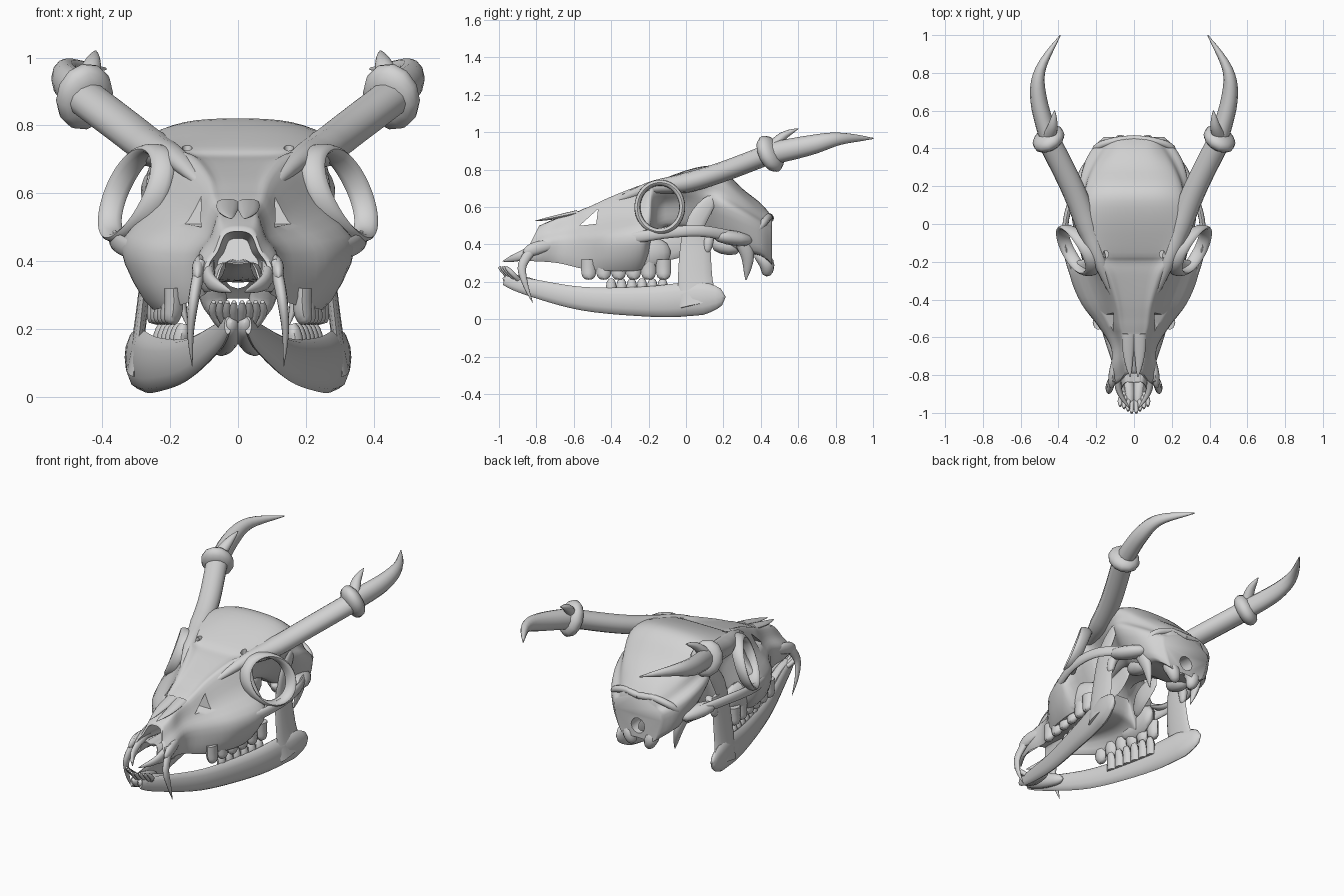
import bpy, bmesh, math
from mathutils import Vector

default_cube = bpy.data.objects.get("Cube")
if default_cube:
    bpy.data.objects.remove(default_cube, do_unlink=True)

bone = bpy.data.materials.new("bone_grey")
bone.use_nodes = True
bone.diffuse_color = (.65, .65, .65, 1)
bone.node_tree.nodes["Principled BSDF"].inputs["Base Color"].default_value = bone.diffuse_color


# Thickness rules along a part, from its start to its end
def even(t):
    return 1


def horn(t):
    return 1 - t * t


def tooth(t):
    return 1 - t ** 5 / 2


def spindle(t):
    return math.sqrt(abs(math.sin(math.pi * t)))


def club(t):
    return min(1, .2 + 1.6 * t)


def fan(t):
    return 1 - t / 3


def jaw(t):
    return min(1, .3 + t, math.sqrt(6 * (1 - t)))


def spline(points, steps, closed=False):
    """Smooth curve of tuples passing through every given point."""
    count = len(points)

    def pick(index):
        return points[index % count] if closed else points[max(0, min(count - 1, index))]

    curve = []
    for i in range(count if closed else count - 1):
        for k in range(steps):
            t = k / steps
            curve.append(tuple(
                b + t * ((c - a) + t * ((2 * a - 5 * b + 4 * c - d) + t * (3 * b - a - 3 * c + d))) / 2
                for a, b, c, d in zip(pick(i - 1), pick(i), pick(i + 1), pick(i + 2))))
    return curve if closed else curve + [tuple(points[-1])]


def skin(bm, rings, closed=False):
    """Bridge a row of equal rings and cap open ends."""
    rows = [[bm.verts.new(point) for point in ring] for ring in rings]
    pairs = list(zip(rows, rows[1:]))
    if closed:
        pairs.append((rows[-1], rows[0]))
    else:
        bm.faces.new(rows[0])
        bm.faces.new(rows[-1])
    for row, following in pairs:
        for i in range(len(row)):
            j = (i + 1) % len(row)
            bm.faces.new((row[i], row[j], following[j], following[i]))


def tube(bm, path, width, depth, shape, closed=False, sides=12, steps=5):
    """Sweep an ellipse along a path; the shape rule scales it."""
    points = [Vector(point) for point in spline(path, steps, closed)]
    count, rings = len(points), []
    for i, point in enumerate(points):
        before = points[i - 1] if closed or i else point
        after = points[(i + 1) % count] if closed or i < count - 1 else point
        along = (after - before).normalized()
        across = (Vector((1, 0, 0)) - along * along.x).normalized()
        upward = along.cross(across)
        scale = max(shape(i / (count - 1)), .06)
        turns = [math.tau * k / sides for k in range(sides)]
        rings.append([point + scale * (across * width * math.cos(turn) + upward * depth * math.sin(turn))
                      for turn in turns])
    skin(bm, rings, closed)


def finish(name, bm, mirror=True):
    bmesh.ops.recalc_face_normals(bm, faces=bm.faces)
    mesh = bpy.data.meshes.new(name)
    bm.to_mesh(mesh)
    bm.free()
    mesh.materials.append(bone)
    part_object = bpy.data.objects.new(name, mesh)
    bpy.context.collection.objects.link(part_object)
    if mirror:
        part_object.modifiers.new("mirror", "MIRROR")
    return part_object


def smooth(part_object):
    bpy.ops.object.select_all(action="DESELECT")
    part_object.select_set(True)
    bpy.context.view_layer.objects.active = part_object
    bpy.ops.object.shade_smooth_by_angle(angle=math.radians(50))


def part(name, paths, width, depth, shape, **options):
    bm = bmesh.new()
    for path in paths:
        tube(bm, path, width, depth, shape, **options)
    smooth(finish(name, bm))


# Cranium stations: y, crown z, ridge x, ridge z, side x, side z, base x, base z
stations = [
    (-.88, .5, .05, .48, .1, .38, .08, .31),
    (-.8, .53, .06, .52, .12, .4, .1, .31),
    (-.68, .56, .06, .55, .12, .42, .1, .3),
    (-.55, .59, .08, .58, .18, .42, .17, .27),
    (-.42, .64, .1, .64, .28, .43, .23, .26),
    (-.27, .69, .15, .7, .34, .44, .25, .26),
    (-.2, .71, .2, .72, .32, .45, .2, .3),
    (-.15, .74, .24, .73, .14, .6, .1, .5),
    (.05, .81, .27, .76, .2, .62, .13, .5),
    (.18, .81, .25, .75, .28, .6, .18, .42),
    (.3, .7, .2, .66, .27, .55, .2, .38),
    (.4, .62, .14, .58, .22, .5, .19, .36),
    (.46, .55, .1, .54, .16, .46, .12, .31)]
rings = []
for y, crown, ridge_x, ridge_z, side_x, side_z, base_x, base_z in spline(stations, 4):
    palate = base_z + (.08 if y < -.18 else -.02)
    half = [(0, crown), (ridge_x * .6, crown * .8 + ridge_z * .2), (ridge_x, ridge_z),
            (ridge_x * .6 + side_x * .4, (ridge_z + side_z) / 2), (side_x, side_z),
            (base_x, base_z), (base_x * .6, palate), (0, palate)]
    outline = half + [(-x, z) for x, z in half[-2:0:-1]]
    lean = max(0, min(.5, (-.55 - y) * 1.5))
    rings.append([Vector((x, y + lean * (z - base_z), z)) for x, z in spline(outline, 4, True)])

# Hollow nasal opening
centre = sum(rings[0], Vector()) / len(rings[0])
lip = [centre.lerp(point, .85) for point in rings[0]]
deep = [centre.lerp(point, .6) + Vector((0, .2, 0)) for point in rings[0]]
bm = bmesh.new()
skin(bm, [deep, lip] + rings)
cranium = finish("cranium", bm, mirror=False)

# Openings before the eyes, in the brow and at the back
bm = bmesh.new()
skin(bm, [[(x, -.57, .5), (x, -.48, .51), (x, -.47, .59)] for x in (-.5, .5)])
for x in (-.15, .15):
    tube(bm, [(x, -.16, .67), (x, -.16, .8)], .015, .02, even)
tube(bm, [(0, .36, .37), (0, .6, .35)], .045, .045, even)
cutter = finish("opening_cutter", bm, mirror=False)
cutter.hide_render = True
openings = cranium.modifiers.new("openings", "BOOLEAN")
openings.operation, openings.solver, openings.object = "DIFFERENCE", "EXACT", cutter
bpy.context.view_layer.objects.active = cranium
bpy.ops.object.modifier_apply(modifier=openings.name)
bpy.data.objects.remove(cutter, do_unlink=True)
smooth(cranium)

# Snout and rear of the upper jaw
part("nasal_bone", [[(.03, -.58, .57), (.03, -.7, .545), (.02, -.81, .525)]], .035, .014, horn)
part("premaxilla", [[(.09, -.72, .4), (.08, -.88, .34), (.02, -.98, .31)]], .022, .035, horn)
part("canine_socket", [[(.1, -.7, .4), (.115, -.8, .38), (.12, -.87, .35)]], .02, .035, spindle)
part("upper_jaw_rear", [[(.2, -.36, .34), (.22, -.22, .35), (.2, -.08, .36)]], .045, .09, spindle)
part("pterygoid_plate", [[(.14, -.16, .35), (.1, -.05, .4), (.1, .08, .47)]], .015, .07, spindle)

# Eye socket rim, turned outward at the back and bottom
turns = [math.tau * k / 12 for k in range(12)]
rim = [(.3 + .06 * math.cos(a) - .05 * math.sin(a), -.14 + .12 * math.cos(a), .6 + .13 * math.sin(a))
       for a in turns]
part("eye_socket_rim", [rim], .035, .016, even, closed=True)
part("zygomatic_arch", [[(.25, -.42, .42), (.33, -.25, .44), (.365, -.08, .465), (.34, .1, .47), (.23, .3, .43)]],
     .016, .03, even)

# Skull rear
part("zygomatic_root", [[(.3, .14, .45), (.2, .36, .42)]], .05, .04, spindle)
part("nuchal_crest", [[(0, .45, .54), (.1, .44, .545), (.2, .4, .5), (.21, .3, .4)]], .02, .02, even)
part("paroccipital_process", [[(.2, .3, .43), (.18, .33, .33), (.15, .32, .21)]], .03, .045, horn)
part("ear_bulla", [[(.14, .13, .41), (.15, .3, .38)]], .05, .05, spindle)
part("occipital_condyle", [[(.08, .37, .36), (.075, .43, .3), (.05, .43, .23)]], .04, .04, spindle)

# Antlers
part("pedicle", [[(.1, -.4, .62), (.18, -.2, .7), (.25, 0, .73), (.33, .2, .79), (.455, .45, .885)]],
     .062, .054, club)
part("antler_burr", [[(.43, .41, .865), (.475, .49, .905)]], .09, .105, spindle, steps=8)
part("antler", [[(.45, .45, .885), (.505, .66, .93), (.495, .82, .965), (.39, 1, .967)]], .05, .06, horn)
part("brow_tine", [[(.45, .46, .92), (.43, .52, .98), (.42, .6, 1.02)]], .035, .03, horn)

# Lower jaw
part("jaw_symphysis", [[(.02, -.98, .22), (.03, -.85, .18), (.06, -.7, .14)]], .036, .045, spindle)
part("jaw_body", [[(.03, -.97, .21), (.06, -.85, .175), (.15, -.55, .11), (.24, -.2, .095), (.29, .05, .11),
                   (.32, .21, .12)]], .034, .09, jaw)
part("jaw_ramus", [[(.31, .07, .08), (.29, .05, .2), (.27, .05, .38), (.265, .06, .48)]], .02, .105, fan)
part("jaw_coronoid", [[(.27, .02, .38), (.265, .06, .53), (.26, .15, .66)]], .014, .05, spindle)
part("jaw_condyle", [[(.22, .12, .47), (.26, .12, .43), (.27, .11, .35)]], .025, .03, spindle)

# Teeth
part("canine", [[(.11, -.81, .39), (.13, -.875, .29), (.14, -.86, .19), (.135, -.82, .09)]], .018, .027, horn)
upper_teeth, lower_teeth, incisors = [], [], []
for k in range(6):
    x, y = .19 + .01 * k, -.52 + .08 * k
    upper_teeth.append([(x, y, .32), (x, y, .26), (x + .01, y, .215)])
    x, y = .17 + .012 * k, -.4 + .055 * k
    lower_teeth.append([(x, y, .1), (x, y, .16), (x - .01, y, .215)])
for k in range(4):
    x, y = .012 + .02 * k, .012 * k
    incisors.append([(x / 2, y - .92, .2), (x, y - .96, .24), (x, y - 1, .28)])
part("upper_cheek_teeth", upper_teeth, .028, .041, tooth, sides=8, steps=3)
part("lower_cheek_teeth", lower_teeth, .024, .029, tooth, sides=8, steps=3)
part("incisors", incisors, .013, .014, tooth, sides=8, steps=3)
